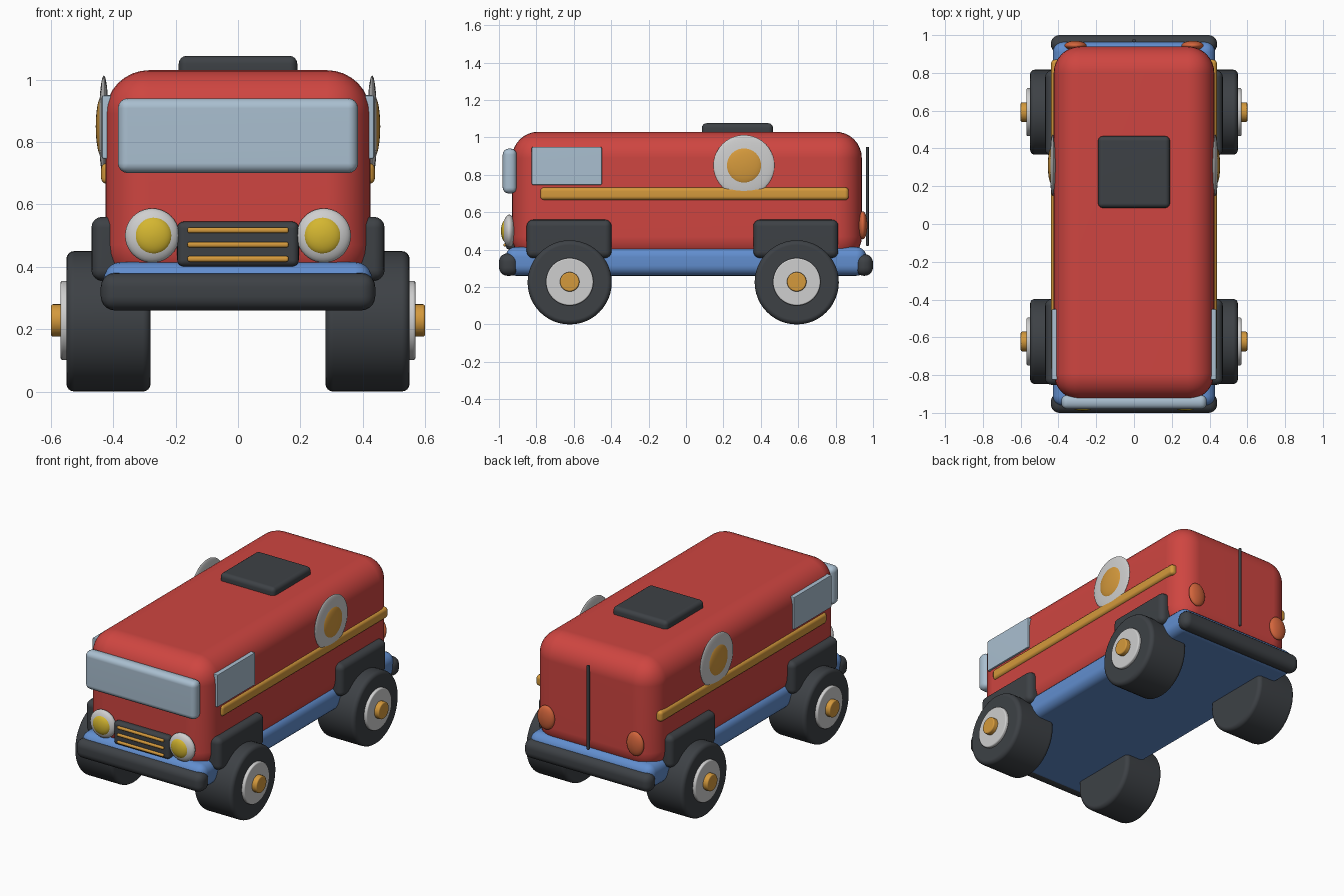
import bpy, bmesh, math
from mathutils import Matrix, Vector

if "Cube" in bpy.data.objects:
    bpy.data.objects.remove(bpy.data.objects["Cube"])


def material(name, r, g, b):
    m = bpy.data.materials.new(name)
    m.diffuse_color = (r, g, b, 1)
    m.use_nodes = True
    m.node_tree.nodes["Principled BSDF"].inputs["Base Color"].default_value = m.diffuse_color
    return m


RED = material("red paint", 0.62, 0.06, 0.052)
BLUE = material("blue chassis", 0.12, 0.27, 0.62)
DARK = material("dark rubber", 0.047, 0.053, 0.06)
GREY = material("light grey metal", 0.62, 0.62, 0.62)
GOLD = material("gold trim", 0.66, 0.32, 0.045)
YELLOW = material("yellow lamp", 0.66, 0.47, 0.03)
GLASS = material("pale glass", 0.40, 0.52, 0.63)
AMBER = material("amber lamp", 0.65, 0.13, 0.045)


def finish(name, bm, mat):
    mesh = bpy.data.meshes.new(name)
    bmesh.ops.recalc_face_normals(bm, faces=bm.faces)
    bm.to_mesh(mesh)
    bm.free()
    mesh.materials.append(mat)
    ob = bpy.data.objects.new(name, mesh)
    bpy.context.collection.objects.link(ob)
    bpy.ops.object.select_all(action='DESELECT')
    ob.select_set(True)
    bpy.context.view_layer.objects.active = ob
    bpy.ops.object.shade_smooth_by_angle(angle=math.radians(35))
    # keep large flat panels evenly shaded
    wn = ob.modifiers.new("Flat panels", 'WEIGHTED_NORMAL')
    wn.keep_sharp = True
    return ob


def box(name, lo, hi, mat, bevel=0.0, seg=4):
    """Rounded box between two corners."""
    lo, hi = Vector(lo), Vector(hi)
    bm = bmesh.new()
    bmesh.ops.create_cube(bm, size=1)
    size, mid = hi - lo, (lo + hi) / 2
    for v in bm.verts:
        v.co = Vector([v.co[i] * size[i] + mid[i] for i in range(3)])
    if bevel:
        bmesh.ops.bevel(bm, geom=bm.edges[:], offset=bevel, segments=seg,
                        profile=0.5, affect='EDGES')
    return finish(name, bm, mat)


def disc(name, x0, x1, y, z, r, mat, bevel, sides=48):
    """Cylinder along x with rounded rims."""
    bm = bmesh.new()
    rot = Matrix.Rotation(math.pi / 2, 4, 'Y')
    bmesh.ops.create_cone(bm, cap_ends=True, segments=sides, radius1=r, radius2=r,
                          depth=abs(x1 - x0),
                          matrix=Matrix.Translation(((x0 + x1) / 2, y, z)) @ rot)
    rims = [e for e in bm.edges if any(len(f.verts) > 4 for f in e.link_faces)]
    bmesh.ops.bevel(bm, geom=rims, offset=bevel, segments=4, profile=0.5, affect='EDGES')
    return finish(name, bm, mat)


def lens(name, centre, radii, mat):
    """Flattened sphere, its poles along the thinnest axis."""
    bm = bmesh.new()
    turn = Matrix.Rotation(math.pi / 2, 4, 'Y' if radii[0] < radii[1] else 'X')
    bmesh.ops.create_uvsphere(bm, u_segments=40, v_segments=20, radius=1,
                              matrix=Matrix.Translation(centre)
                              @ Matrix.Diagonal((*radii, 1)) @ turn)
    return finish(name, bm, mat)


# Main shell and chassis
box("body", (-0.425, -0.93, 0.33), (0.425, 0.94, 1.03), RED, 0.14, 8)
box("chassis", (-0.43, -0.965, 0.26), (0.43, 0.965, 0.415), BLUE, 0.055, 5)
box("front_bumper", (-0.44, -1.0, 0.26), (0.44, -0.895, 0.38), DARK, 0.045, 5)
box("rear_bumper", (-0.44, 0.905, 0.26), (0.44, 1.0, 0.375), DARK, 0.045, 5)
box("roof_hatch", (-0.19, 0.085, 1.0), (0.19, 0.465, 1.076), DARK, 0.025)

# Front face
box("windshield", (-0.385, -0.98, 0.70), (0.385, -0.905, 0.94), GLASS, 0.032)
box("grille", (-0.195, -0.965, 0.40), (0.195, -0.89, 0.545), DARK, 0.022)
for i in range(3):
    z = 0.425 + i * 0.046
    box(f"grille_bar_{i + 1}", (-0.162, -0.976, z - 0.009), (0.162, -0.955, z + 0.009),
        GOLD, 0.007, 3)

# Rear aerial
box("rear_rod", (-0.008, 0.962, 0.42), (0.008, 0.978, 0.95), DARK, 0.005, 3)

for side, s in (("left", -1), ("right", 1)):
    def side_box(name, x0, x1, y0, y1, z0, z1, mat, bevel, seg=4):
        a, b = sorted((s * x0, s * x1))
        return box(f"{side}_{name}", (a, y0, z0), (b, y1, z1), mat, bevel, seg)

    # Lamps
    lens(f"{side}_headlight_rim", (s * 0.275, -0.945, 0.50), (0.087, 0.035, 0.087), GREY)
    lens(f"{side}_headlight", (s * 0.272, -0.962, 0.50), (0.061, 0.027, 0.061), YELLOW)
    lens(f"{side}_tail_light", (s * 0.31, 0.945, 0.53), (0.058, 0.025, 0.075), AMBER)

    # Side glazing and trim
    side_box("side_window", 0.39, 0.437, -0.825, -0.45, 0.745, 0.95, GLASS, 0.008, 2)
    side_box("stripe", 0.38, 0.439, -0.78, 0.87, 0.665, 0.733, GOLD, 0.02)
    lens(f"{side}_porthole_rim", (s * 0.430, 0.31, 0.85), (0.016, 0.163, 0.163), GREY)
    lens(f"{side}_porthole", (s * 0.436, 0.31, 0.85), (0.020, 0.098, 0.098), GOLD)

    # Wheels and mudguards
    for end, y, guard in (("front", -0.622, -0.625), ("rear", 0.592, 0.587)):
        side_box(f"{end}_mudguard", 0.34, 0.47, guard - 0.227, guard + 0.227,
                 0.355, 0.56, DARK, 0.035)
        disc(f"{side}_{end}_tyre", s * 0.28, s * 0.55, y, 0.225, 0.225, DARK, 0.025)
        disc(f"{side}_{end}_hub", s * 0.50, s * 0.569, y, 0.228, 0.127, GREY, 0.008)
        disc(f"{side}_{end}_hub_cap", s * 0.53, s * 0.60, y, 0.228, 0.052, GOLD, 0.008, 32)
